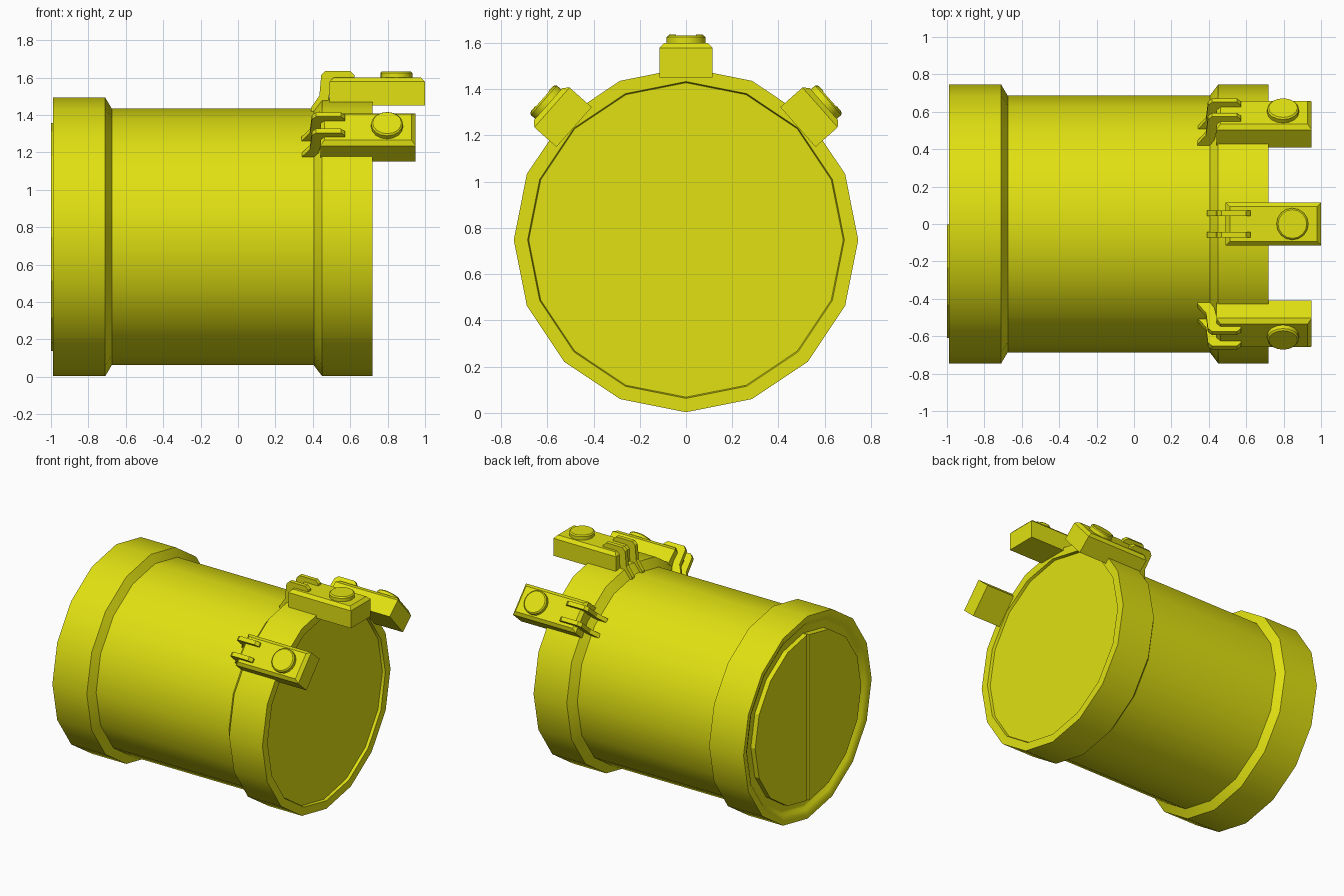
import bpy, bmesh, math
from mathutils import Matrix, Vector

if "Cube" in bpy.data.objects:
    bpy.data.objects.remove(bpy.data.objects["Cube"])

SIDES = 16
CZ = 0.748  # height of the drum axis

yellow = bpy.data.materials.new("yellow")
yellow.diffuse_color = (0.75, 0.75, 0.006, 1)
yellow.use_nodes = True
yellow.node_tree.nodes["Principled BSDF"].inputs["Base Color"].default_value = yellow.diffuse_color


def finish(name, bm, smooth=None):
    bmesh.ops.recalc_face_normals(bm, faces=bm.faces)
    me = bpy.data.meshes.new(name)
    bm.to_mesh(me)
    bm.free()
    me.materials.append(yellow)
    ob = bpy.data.objects.new(name, me)
    bpy.context.collection.objects.link(ob)
    if smooth:
        bpy.ops.object.select_all(action='DESELECT')
        ob.select_set(True)
        bpy.context.view_layer.objects.active = ob
        bpy.ops.object.shade_smooth_by_angle(angle=math.radians(smooth))
    return ob


def ring_point(x, r, a):
    return Vector((x, r * math.sin(a), CZ + r * math.cos(a)))


def lathe(name, profile):
    """Spin (x, radius) points round the drum axis and cap both ends."""
    bm = bmesh.new()
    rings = [[bm.verts.new(ring_point(x, r, 2 * math.pi * i / SIDES))
              for i in range(SIDES)] for x, r in profile]
    for a, b in zip(rings, rings[1:]):
        for i in range(SIDES):
            j = (i + 1) % SIDES
            bm.faces.new((a[i], a[j], b[j], b[i]))
    bm.faces.new(rings[0])
    bm.faces.new(rings[-1])
    return finish(name, bm, 30)


def prism(bm, points, offset):
    """Closed polygon extruded by an offset vector."""
    a = [bm.verts.new(p) for p in points]
    b = [bm.verts.new(Vector(p) + Vector(offset)) for p in points]
    n = len(a)
    bm.faces.new(a)
    bm.faces.new(b[::-1])
    for i in range(n):
        bm.faces.new((a[i], b[i], b[(i + 1) % n], a[(i + 1) % n]))


# drum with raised end collars and recessed ends
lathe("drum", [(-0.955, 0.655), (-0.96, 0.67), (-0.975, 0.685), (-0.99, 0.715),
               (-0.99, 0.745), (-0.71, 0.745), (-0.675, 0.686),
               (0.405, 0.686), (0.45, 0.745), (0.72, 0.745),
               (0.72, 0.685), (0.70, 0.68)])

# two half-disc doors on the left end
for name, sign, x in (("front_door", -1, -1.0), ("back_door", 1, -0.99)):
    bm = bmesh.new()
    pts = [ring_point(x, 0.61, sign * 2 * math.pi * i / SIDES)
           for i in range(SIDES // 2 + 1)]
    for p in pts:
        if abs(p.y) < 0.01:
            p.y = sign * 0.004
    prism(bm, pts, (0.05, 0, 0))
    finish(name, bm)


def place(ob, dx, side, angle):
    """Slide a latch part along x, then tilt it round the drum axis."""
    lift = -0.016 if side else 0
    shift = Vector((dx, -side * 0.045, lift))
    ob.matrix_world = (Matrix.Translation((0, 0, CZ))
                       @ Matrix.Rotation(-side * math.radians(angle), 4, 'X')
                       @ Matrix.Translation(shift))


def latch(label, dx, side):
    # block: long bar with bevelled top edges
    bm = bmesh.new()
    bmesh.ops.create_cube(bm, size=1, matrix=Matrix.Translation((0.745, 0, 0.777))
                          @ Matrix.Diagonal((0.51, 0.23, 0.15, 1)))
    top = [e for e in bm.edges if all(v.co.z > 0.8 for v in e.verts)]
    bmesh.ops.bevel(bm, geom=top, offset=0.022, segments=1, affect='EDGES')
    place(finish(label + "_latch_block", bm), dx, side, 48.5)

    # round button
    bm = bmesh.new()
    bmesh.ops.create_cone(bm, cap_ends=True, segments=16, radius1=0.085,
                          radius2=0.085, depth=0.055,
                          matrix=Matrix.Translation((0.847, 0, 0.8575)))
    rim = [e for e in bm.edges if all(v.co.z > 0.87 for v in e.verts)]
    bmesh.ops.bevel(bm, geom=rim, offset=0.008, segments=1, affect='EDGES')
    place(finish(label + "_latch_button", bm, 30), dx, side, 48.5)

    # pair of hooked hinge plates
    bm = bmesh.new()
    hook = [(0.39, 0.67), (0.39, 0.69), (0.435, 0.755), (0.445, 0.865),
            (0.468, 0.888), (0.60, 0.888), (0.623, 0.865), (0.623, 0.82),
            (0.50, 0.82), (0.48, 0.72), (0.45, 0.67)]
    for y in (-0.073, 0.043):
        prism(bm, [(x, y, z) for x, z in hook], (0, 0.03, 0))
    place(finish(label + "_hinge_plates", bm), dx, side, 48.5)


latch("top", 0, 0)
latch("front", -0.05, -1)
latch("back", -0.05, 1)
